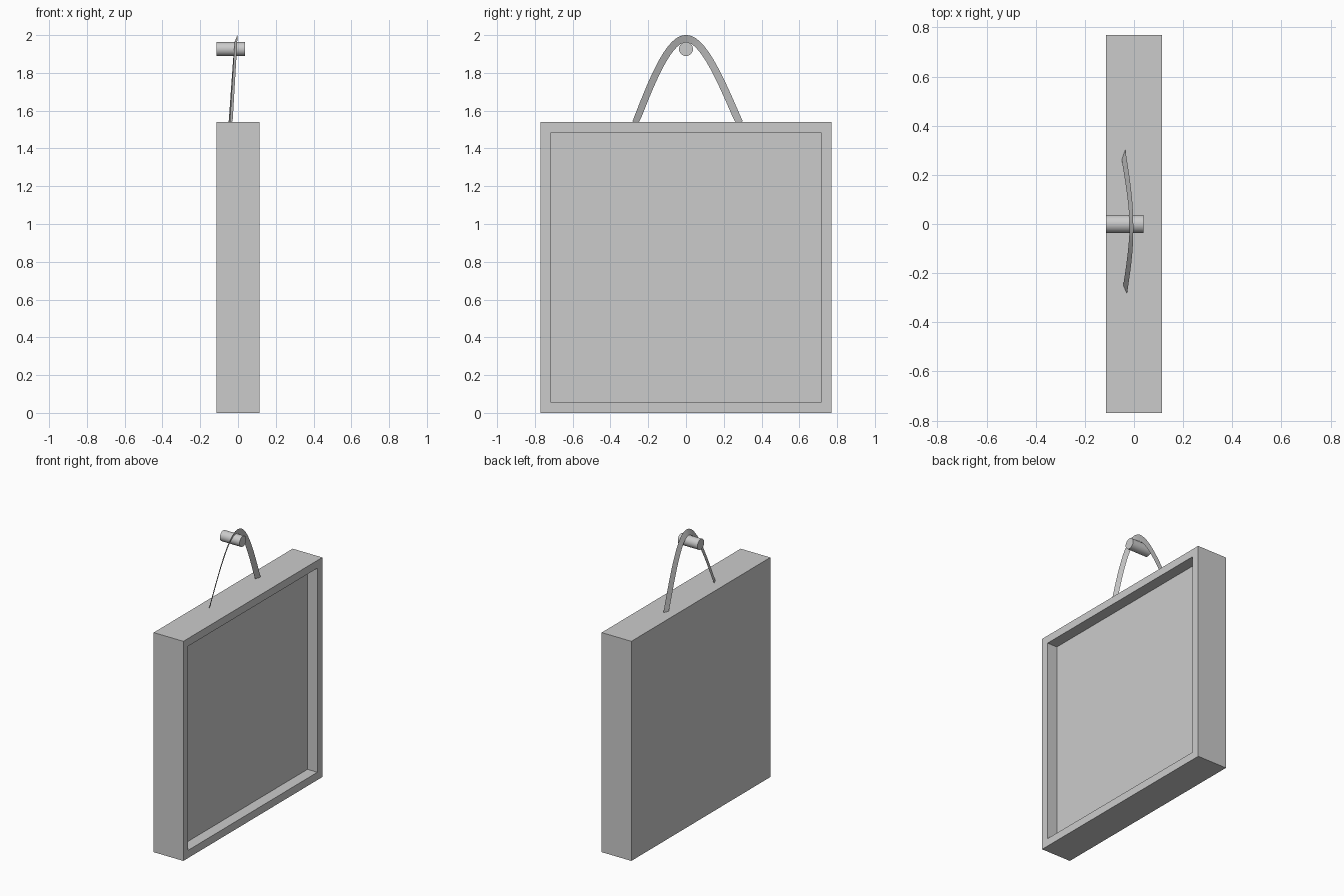
import bpy, bmesh, math
from mathutils import Vector

if "Cube" in bpy.data.objects:
    bpy.data.objects.remove(bpy.data.objects["Cube"])


def make_object(name, bm):
    mesh = bpy.data.meshes.new(name)
    bm.to_mesh(mesh)
    bm.free()
    obj = bpy.data.objects.new(name, mesh)
    bpy.context.collection.objects.link(obj)
    return obj


def smooth(obj, angle):
    bpy.ops.object.select_all(action='DESELECT')
    obj.select_set(True)
    bpy.context.view_layer.objects.active = obj
    bpy.ops.object.shade_smooth_by_angle(angle=math.radians(angle))


# Square frame, with its front (+x) face inset and pushed in
DEPTH, SIDE, RIM, RECESS = 0.23, 1.54, 0.077, 0.077
bm = bmesh.new()
bmesh.ops.create_cube(bm, size=1)
bmesh.ops.scale(bm, vec=(DEPTH, SIDE, SIDE), verts=bm.verts)
bmesh.ops.translate(bm, vec=(0, 0, SIDE / 2), verts=bm.verts)
panel = max(bm.faces, key=lambda f: f.calc_center_median().x)
bmesh.ops.inset_region(bm, faces=[panel], thickness=RIM)
walls = bmesh.ops.extrude_discrete_faces(bm, faces=[panel])
bmesh.ops.translate(bm, vec=(-RECESS, 0, 0), verts=walls["faces"][0].verts)
bmesh.ops.recalc_face_normals(bm, faces=bm.faces)
make_object("picture_frame", bm)

# Wall peg the strap hangs on
bpy.ops.mesh.primitive_cylinder_add(vertices=32, radius=0.037, depth=0.153,
                                    location=(-0.0385, 0, 1.926),
                                    rotation=(0, math.pi / 2, 0))
peg = bpy.context.object
peg.name = "wall_peg"
smooth(peg, 30)

# Hanging strap: a thin tilted ribbon swept along a mirrored Bezier arch
STEPS, HALF_WIDTH = 14, 0.019
ctrl = [Vector(p) for p in ((0.275, 1.535), (0.19, 1.74), (0.095, 1.982), (0, 1.982))]


def arch(t):
    s = 1 - t
    p = (ctrl[0] * s**3 + ctrl[1] * 3 * s * s * t
         + ctrl[2] * 3 * s * t * t + ctrl[3] * t**3)
    d = ((ctrl[1] - ctrl[0]) * s * s + (ctrl[2] - ctrl[1]) * 2 * s * t
         + (ctrl[3] - ctrl[2]) * t * t).normalized()
    return p, Vector((d.y, -d.x))  # point and outward normal


bm = bmesh.new()
rows = []
for i in range(2 * STEPS + 1):
    side = 1 if i <= STEPS else -1
    p, n = arch(1 - abs(i - STEPS) / STEPS)
    row = []
    for edge in (1, -1):
        q = p + n * HALF_WIDTH * edge
        y = side * q.x
        z = max(q.y, 1.535)
        x = -0.0105 + 0.0075 * edge - 0.065 * (1.982 - p.y) - 0.012 * y
        row.append(bm.verts.new((x, y + 0.1 * y * y, z)))
    rows.append(row)
for a, b in zip(rows, rows[1:]):
    bm.faces.new((a[0], a[1], b[1], b[0]))
strap = make_object("hanging_strap", bm)
smooth(strap, 40)
